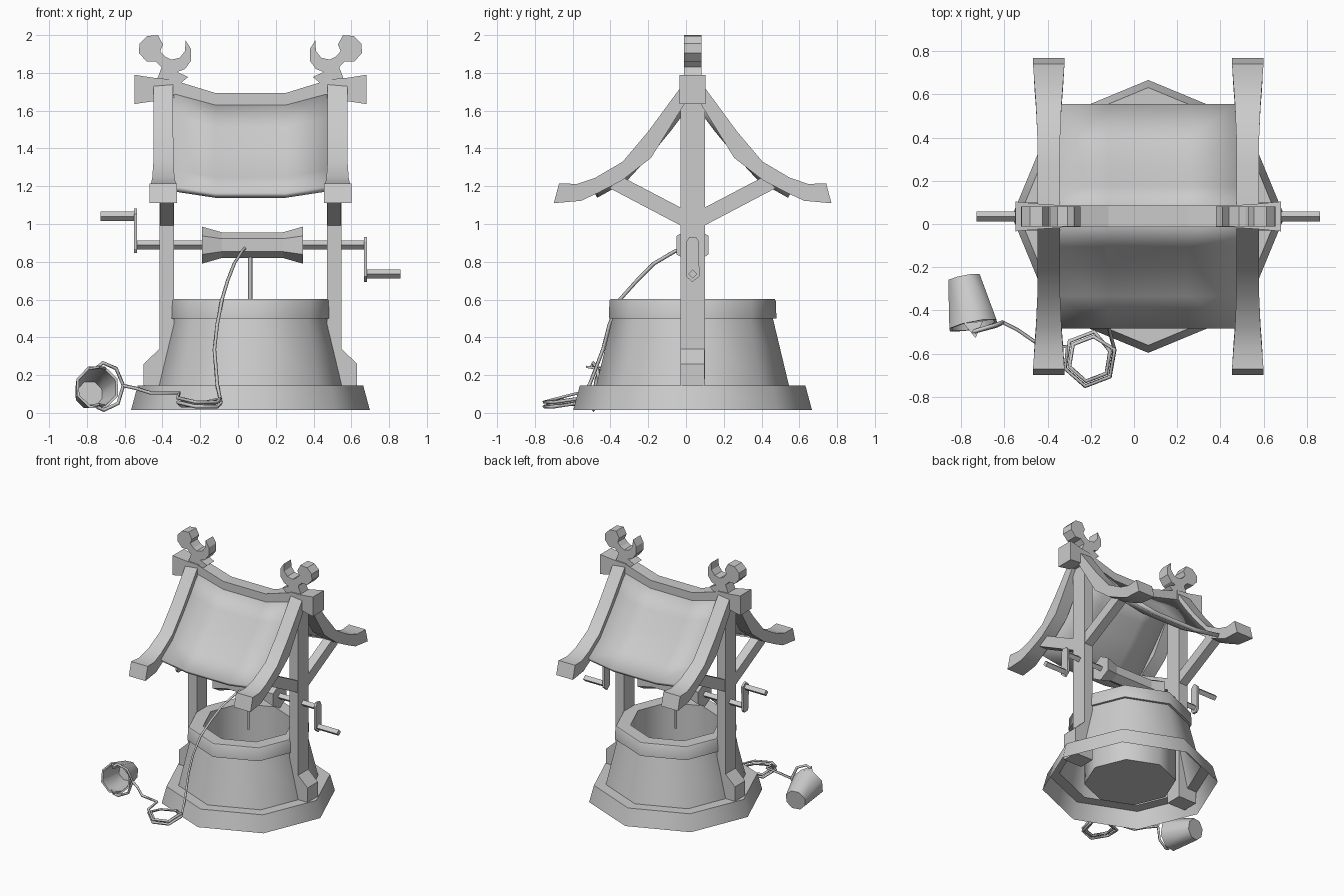
import bpy, bmesh, math
from mathutils import Vector

cube = bpy.data.objects.get("Cube")
if cube:
    bpy.data.objects.remove(cube, do_unlink=True)

CENTER = Vector((0.066, 0.035, 0))

stone = bpy.data.materials.new("plain grey")
stone.use_nodes = True
GREY = (0.6, 0.6, 0.6, 1)
stone.diffuse_color = GREY
stone.node_tree.nodes["Principled BSDF"].inputs["Base Color"].default_value = GREY


def smooth(obj, angle):
    bpy.ops.object.select_all(action='DESELECT')
    obj.select_set(True)
    bpy.context.view_layer.objects.active = obj
    bpy.ops.object.shade_smooth_by_angle(angle=math.radians(angle))


def mesh_object(name, bm, mirror="", angle=0, recalc=True):
    if recalc:
        bmesh.ops.recalc_face_normals(bm, faces=bm.faces)
    me = bpy.data.meshes.new(name)
    bm.to_mesh(me)
    bm.free()
    me.materials.append(stone)
    obj = bpy.data.objects.new(name, me)
    bpy.context.collection.objects.link(obj)
    obj.location = CENTER
    if angle:
        smooth(obj, angle)
    if mirror:
        mod = obj.modifiers.new("mirror", 'MIRROR')
        mod.use_axis = ["X" in mirror, "Y" in mirror, False]
        mod.use_mirror_merge = False
    return obj


def loft(name, rings, start=True, end=True, **kw):
    """Skin a series of equal-sized closed rings."""
    bm = bmesh.new()
    loops = [[bm.verts.new(p) for p in ring] for ring in rings]
    n = len(loops[0])
    for a, b in zip(loops, loops[1:]):
        for i in range(n):
            j = (i + 1) % n
            bm.faces.new((a[i], a[j], b[j], b[i]))
    if start:
        bm.faces.new(loops[0])
    if end:
        bm.faces.new(loops[-1])
    return mesh_object(name, bm, **kw)


def prism(name, outline, axis, low, high, **kw):
    """Extrude an outline along x or y."""
    def at(d):
        return [(d, u, z) if axis == "x" else (u, d, z) for u, z in outline]
    return loft(name, [at(low), at(high)], **kw)


def box_outline(u0, u1, z0, z1):
    return [(u0, z0), (u1, z0), (u1, z1), (u0, z1)]


def ring(center, r, n, axis, phase=0.0):
    side = axis.orthogonal().normalized() if abs(axis.z) > 0.9 else axis.cross(Vector((0, 0, 1))).normalized()
    up = side.cross(axis).normalized()
    steps = [phase + math.tau * i / n for i in range(n)]
    return [center + r * (math.cos(a) * side + math.sin(a) * up) for a in steps]


def rope(name, points, radius):
    cu = bpy.data.curves.new(name, 'CURVE')
    cu.dimensions = '3D'
    cu.bevel_depth, cu.bevel_resolution, cu.use_fill_caps = radius, 0, True
    sp = cu.splines.new('POLY')
    sp.points.add(len(points) - 1)
    for p, co in zip(sp.points, points):
        p.co = (*co, 1)
    cu.materials.append(stone)
    obj = bpy.data.objects.new(name, cu)
    bpy.context.collection.objects.link(obj)
    bpy.ops.object.select_all(action='DESELECT')
    obj.select_set(True)
    bpy.context.view_layer.objects.active = obj
    bpy.ops.object.convert(target='MESH')


X, Z = Vector((1, 0, 0)), Vector((0, 0, 1))

# Eight-sided well: base, tapered wall, rim, shaft and floor
profile = [(.632, .015), (.597, .145), (.51, .145), (.425, .5), (.444, .5),
           (.44, .595), (.435, .602), (.33, .602), (.33, .045)]
loft("well", [ring(Z * z, r, 8, Z) for r, z in profile], start=False, angle=46)

# Posts, feet and braces
prism("post", box_outline(.406, .482, .05, 1.68), "y", -.065, .065, mirror="X")
prism("post_foot", [(.47, .05), (.565, .05), (.565, .26), (.475, .345)], "y", -.064, .064, mirror="X")
prism("roof_brace", [(.05, .985), (.44, 1.19), (.375, 1.25), (.05, 1.08)], "x", .408, .478, mirror="XY")

# Curved rafters, flaring at the tips: top y, top z, bottom y, bottom z, half width
stations = [(.04, 1.755, .04, 1.64, .052), (.235, 1.49, .22, 1.35, .052), (.37, 1.33, .375, 1.23, .053),
            (.515, 1.245, .50, 1.165, .059), (.612, 1.212, .59, 1.123, .066), (.707, 1.215, .735, 1.11, .073)]
loft("rafter", [[(.461 - w, yt, zt), (.461 + w, yt, zt), (.461 + w, yb, zb), (.461 - w, yb, zb)]
                for yt, zt, yb, zb, w in stations], mirror="XY", angle=30)

# Sagging roof sheet
bm = bmesh.new()
slope = [(.04, 1.705, .062), (.14, 1.565, .055), (.235, 1.445, .05), (.37, 1.29, .042), (.52, 1.2, .035)]
rows = [[bm.verts.new((x, y, z - (sag if abs(x) < .2 else 0))) for x in (-.415, -.185, .185, .415)]
        for y, z, sag in slope]
for a, b in zip(rows, rows[1:]):
    for j in range(3):
        bm.faces.new((a[j], a[j + 1], b[j + 1], b[j]))
sheet = mesh_object("roof_sheet", bm, angle=30, recalc=False)
solid = sheet.modifiers.new("thickness", 'SOLIDIFY')
solid.thickness, solid.offset = .03, -1
flip = sheet.modifiers.new("mirror", 'MIRROR')
flip.use_axis = [False, True, False]
flip.use_mirror_merge = False

# Sagging ridge beam with flared ends
ridge = [(-.5, 1.772, 1.65), (-.41, 1.762, 1.65), (-.185, 1.693, 1.6),
         (.185, 1.693, 1.6), (.41, 1.762, 1.65), (.5, 1.772, 1.65)]
loft("ridge_beam", [[(x, -.05, t), (x, .05, t), (x, .05, b), (x, -.05, b)] for x, t, b in ridge])
ends = [(.40, 1.765, 1.645, .052), (.5, 1.772, 1.652, .058), (.615, 1.79, 1.635, .069)]
loft("ridge_end", [[(x, -w, t), (x, w, t), (x, w, b), (x, -w, b)] for x, t, b, w in ends], mirror="X")

# Ridge ornaments: round head and open crescent
ornament = [(.5, 1.75), (.47, 1.83), (.5, 1.86), (.55, 1.86), (.59, 1.905), (.588, 1.955), (.548, 1.995),
            (.49, 2.0), (.463, 1.95), (.478, 1.915), (.45, 1.885), (.42, 1.87), (.375, 1.88), (.347, 1.915),
            (.343, 1.972), (.314, 1.925), (.314, 1.865), (.347, 1.82), (.387, 1.805), (.33, 1.778), (.37, 1.745)]
prism("ridge_ornament", ornament, "y", -.046, .046, mirror="X")

# Winding drum, axle and the two opposed cranks
AXLE = .888
loft("winding_drum", [ring(Vector((x, 0, AXLE)), r, 6, X, math.pi / 6)
                      for x, r in ((-.257, .098), (-.152, .068), (.172, .068), (.277, .098))])
loft("axle", [ring(Vector((x, 0, AXLE)), .024, 4, X) for x in (-.61, .61)])
arm = [(-.033, .02), (-.018, .042), (.018, .042), (.033, .02), (.036, -.165), (0, -.195), (-.036, -.165)]
for side, s in (("left", 1), ("right", -1)):
    prism(side + "_crank_arm", [(y, AXLE + s * z) for y, z in arm], "x", s * .6, s * .617)
    loft(side + "_crank_handle", [ring(Vector((s * x, 0, AXLE - s * .153)), .024, 4, X) for x in (.6, .795)])

# Ropes: one down the shaft, one over the rim to a coil and the bucket
rope("well_rope", [(.065, .035, .87), (.065, .035, .55)], .011)
path = [(.035, -.02, .87), (.02, -.06, .855), (-.02, -.17, .79), (-.055, -.26, .7), (-.085, -.35, .6), (-.11, -.405, .47),
        (-.125, -.44, .335), (-.11, -.51, .15)]
for i in range(16):
    a = math.radians(20 - 60 * i)
    r = .122 if i % 12 < 6 else .1
    path.append((-.205 + r * math.cos(a), -.625 + r * 1.05 * math.sin(a), .03 + .002 * i + .02 * (i % 3 == 0)))
path += [(-.31, -.57, .105), (-.46, -.545, .105), (-.54, -.49, .13), (-.61, -.455, .145)]
rope("long_rope", path, .01)

# Bucket lying on its side, with lugs and a bail
mouth = Vector((-.745, -.47, .135)) - CENTER
back = Vector((-.787, -.25, .098)) - CENTER
along = (mouth - back).normalized()
bucket = [(back, .08), (mouth, .12), (mouth, .106), (back + along * .015, .07)]
loft("bucket", [ring(c, r, 8, along, math.pi / 8) for c, r in bucket], angle=46)
for name, s in (("upper_lug", 1), ("lower_lug", -1)):
    edge = mouth + Vector((0, 0, s * .105))
    tri = [edge + Vector((-.045, .01, 0)), edge + Vector((.045, .02, 0)), edge + along * .06]
    loft(name, [tri, [p - Vector((0, 0, s * .012)) for p in tri]])
bail = [(-.745, -.5, .24), (-.715, -.49, .265), (-.645, -.47, .235), (-.607, -.455, .145),
        (-.635, -.47, .05), (-.71, -.49, .015), (-.745, -.5, .03)]
rope("bucket_bail", bail, .01)
